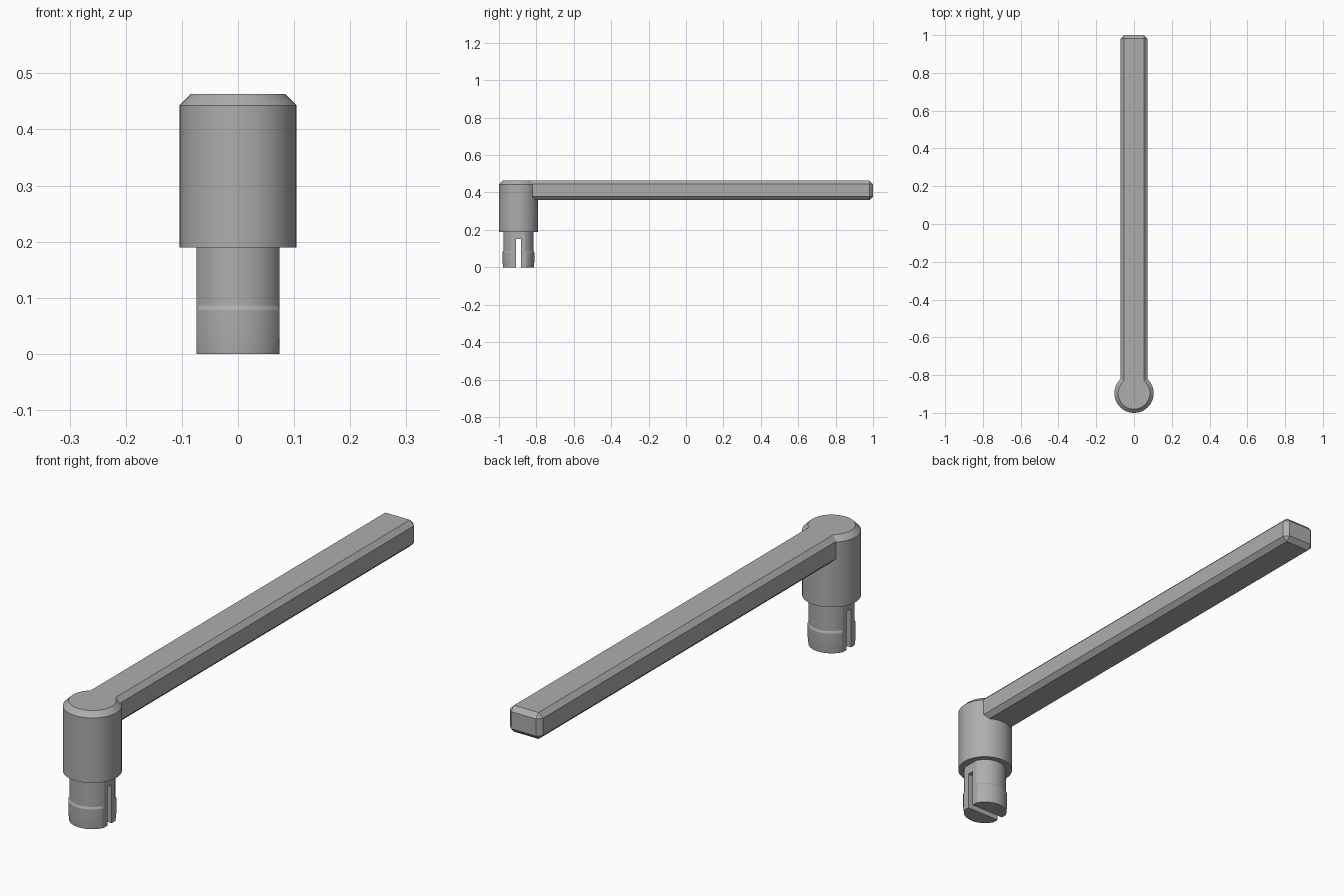
import bpy
import bmesh
from math import cos, sin, tau, radians
from mathutils import Matrix

HUB_Y = -0.896
TOP = 0.463

cube = bpy.data.objects.get("Cube")
if cube:
    bpy.data.objects.remove(cube)

# Single grey plastic colour
grey = bpy.data.materials.new("grey_plastic")
colour = (0.42, 0.42, 0.42, 1)
grey.use_nodes = True
grey.diffuse_color = colour
grey.node_tree.nodes["Principled BSDF"].inputs["Base Color"].default_value = colour


def make_object(name, bm):
    bmesh.ops.recalc_face_normals(bm, faces=bm.faces)
    mesh = bpy.data.meshes.new(name)
    bm.to_mesh(mesh)
    bm.free()
    mesh.materials.append(grey)
    obj = bpy.data.objects.new(name, mesh)
    bpy.context.collection.objects.link(obj)
    return obj


def lathe(name, profile, flat=1.0, segments=72):
    """Solid of revolution about the hub axis, with flats at x = +-flat."""
    bm = bmesh.new()
    rings = []
    for r, z in profile:
        ring = []
        for i in range(segments):
            a = tau * i / segments
            x = max(-flat, min(flat, r * cos(a)))
            ring.append(bm.verts.new((x, HUB_Y + r * sin(a), z)))
        rings.append(ring)
    for low, high in zip(rings, rings[1:]):
        for i in range(segments):
            j = (i + 1) % segments
            bm.faces.new((low[i], low[j], high[j], high[i]))
    bm.faces.new(rings[0][::-1])
    bm.faces.new(rings[-1])
    return make_object(name, bm)


def box(name, low, high, chamfer=0):
    bm = bmesh.new()
    size = [b - a for a, b in zip(low, high)]
    centre = [(a + b) / 2 for a, b in zip(low, high)]
    bmesh.ops.create_cube(bm, size=1, matrix=Matrix.Translation(centre) @ Matrix.Diagonal((*size, 1)))
    if chamfer:
        bmesh.ops.bevel(bm, geom=bm.edges[:], offset=chamfer, segments=1, affect='EDGES')
    return make_object(name, bm)


def combine(target, tool, operation):
    mod = target.modifiers.new(operation.lower(), 'BOOLEAN')
    mod.operation = operation
    mod.solver = 'EXACT'
    mod.object = tool
    bpy.context.view_layer.objects.active = target
    bpy.ops.object.modifier_apply(modifier=mod.name)
    bpy.data.objects.remove(tool)


def smooth(obj, angle):
    bpy.ops.object.select_all(action='DESELECT')
    obj.select_set(True)
    bpy.context.view_layer.objects.active = obj
    bpy.ops.object.shade_smooth_by_angle(angle=radians(angle))


# Hub with a chamfered top, joined flush to the long chamfered arm
handle = lathe("handle", [(0.104, 0.19), (0.104, TOP - 0.02), (0.084, TOP)])
arm = box("arm", (-0.071, HUB_Y, 0.36), (0.071, 1.0, TOP), chamfer=0.018)
combine(handle, arm, 'UNION')
smooth(handle, 15)

# Flat-sided peg with a slightly swollen tip, split by a slot
peg = lathe("peg", [(0.082, 0), (0.085, 0.03), (0.085, 0.078), (0.081, 0.086), (0.081, 0.19)], flat=0.074)
slot = box("slot_cutter", (-0.2, HUB_Y - 0.013, -0.1), (0.2, HUB_Y + 0.013, 0.15))
slot.hide_render = True
combine(peg, slot, 'DIFFERENCE')
smooth(peg, 15)
